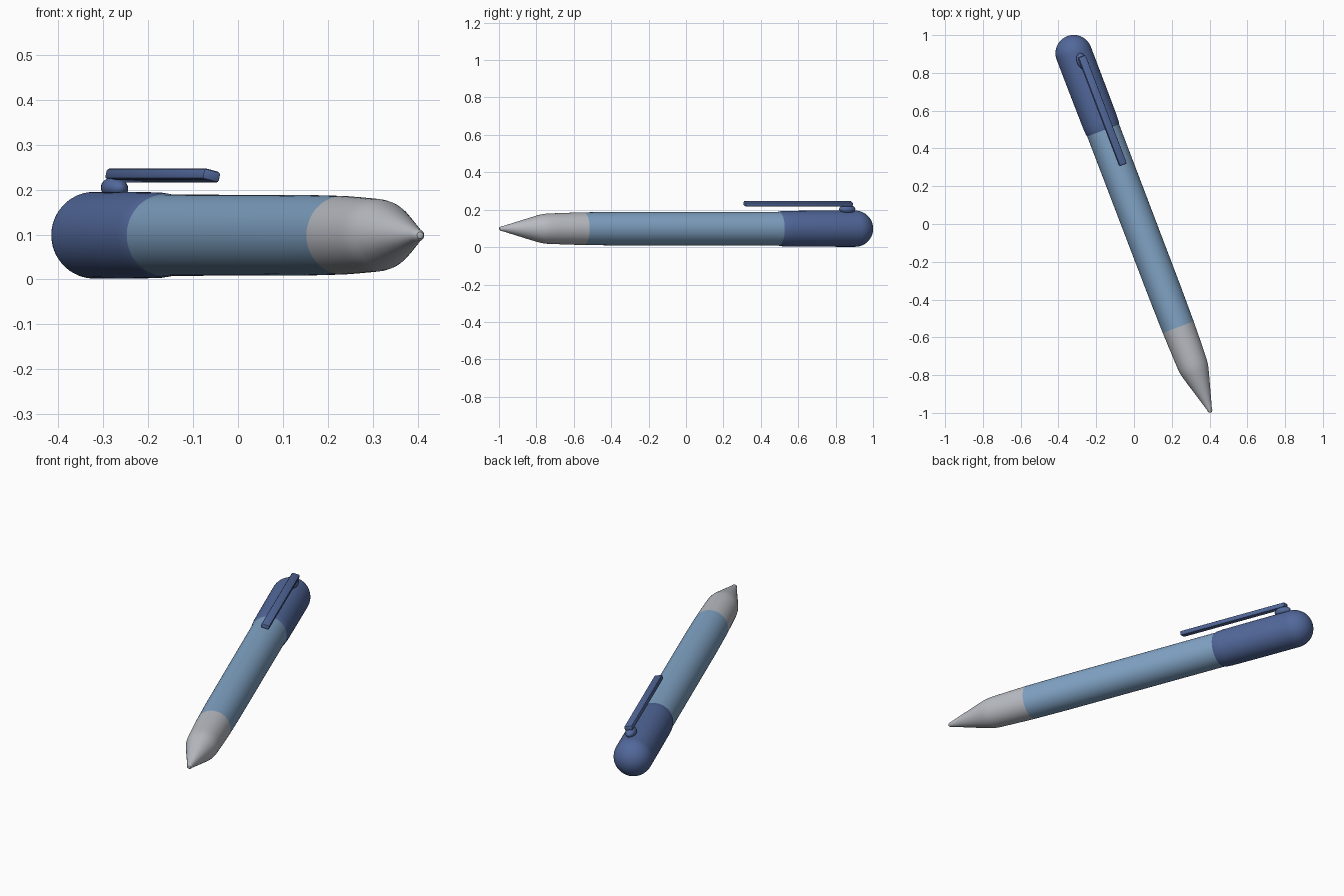
import bpy, bmesh, math
from mathutils import Matrix, Vector

if "Cube" in bpy.data.objects:
    bpy.data.objects.remove(bpy.data.objects["Cube"])

# Pen frame: local x = sideways, local y = up, local z = along the axis towards the tip
ANG = math.atan2(0.722, 1.893)
c, s = math.cos(ANG), math.sin(ANG)
FRAME = Matrix(((c, 0, s, -0.319), (s, 0, -c, 0.904), (0, 1, 0, 0.0985), (0, 0, 0, 1)))
ROLL = Matrix.Rotation(math.radians(-14), 4, 'Z')   # clip is rolled slightly to one side


def material(name, col):
    m = bpy.data.materials.new(name)
    m.diffuse_color = (*col, 1)
    m.use_nodes = True
    m.node_tree.nodes["Principled BSDF"].inputs["Base Color"].default_value = m.diffuse_color
    return m


NAVY = material("dark blue", (0.085, 0.14, 0.33))
BLUE = material("light blue", (0.22, 0.37, 0.56))
GREY = material("light grey", (0.49, 0.51, 0.55))


def finish(name, bm, mat, matrix, angle=35):
    bmesh.ops.recalc_face_normals(bm, faces=bm.faces)
    bm.transform(matrix)
    me = bpy.data.meshes.new(name)
    bm.to_mesh(me)
    bm.free()
    me.materials.append(mat)
    ob = bpy.data.objects.new(name, me)
    bpy.context.collection.objects.link(ob)
    bpy.ops.object.select_all(action='DESELECT')
    ob.select_set(True)
    bpy.context.view_layer.objects.active = ob
    bpy.ops.object.shade_smooth_by_angle(angle=math.radians(angle))
    return ob


def lathe(name, profile, mat, n=64):
    """Spin (radius, distance) points around the pen axis."""
    bm = bmesh.new()
    rings = []
    for r, t in profile:
        if r < 1e-5:
            rings.append([bm.verts.new((0, 0, t))] * n)
        else:
            rings.append([bm.verts.new((r * math.cos(2 * math.pi * i / n),
                                        r * math.sin(2 * math.pi * i / n), t)) for i in range(n)])
    for a, b in zip(rings, rings[1:]):
        for i in range(n):
            j = (i + 1) % n
            vs = list(dict.fromkeys((a[i], a[j], b[j], b[i])))
            if len(vs) > 2:
                bm.faces.new(vs)
    return finish(name, bm, mat, FRAME)


# Cap with a rounded end
R = 0.0968
dome = [(R * math.sin(math.pi / 2 * i / 14), -R * math.cos(math.pi / 2 * i / 14)) for i in range(15)]
lathe("cap", dome + [(0.0965, 0.2), (0.0955, 0.39), (0.0935, 0.425), (0.0905, 0.437), (0, 0.437)], NAVY)

# Barrel
lathe("barrel", [(0, 0.437), (0.0905, 0.437), (0.09, 0.9), (0.0895, 1.35),
                 (0.0875, 1.552), (0, 1.552)], BLUE)

# Grip and tapering nose with a softened shoulder and rounded point
lathe("nose", [(0, 1.552), (0.0875, 1.552), (0.085, 1.64), (0.082, 1.73), (0.0805, 1.765),
               (0.0775, 1.79), (0.0725, 1.812), (0.059, 1.86), (0.03, 1.96), (0.0145, 2.013),
               (0.0125, 2.026), (0.0075, 2.034), (0, 2.037)], GREY)


def rounded_box(name, size, centre, bevel, segments):
    bm = bmesh.new()
    bmesh.ops.create_cube(bm, size=1)
    bm.transform(Matrix.Translation(Vector(centre)) @ Matrix.Diagonal((*size, 1)))
    bmesh.ops.bevel(bm, geom=bm.edges[:], offset=bevel, segments=segments,
                    affect='EDGES', profile=0.5)
    return finish(name, bm, NAVY, FRAME @ ROLL)


# Pocket clip arm
rounded_box("clip_arm", (0.042, 0.025, 0.615), (0, 0.137, 0.338), 0.007, 2)

# Clip mount: squashed ball joining the arm to the cap
bm = bmesh.new()
bmesh.ops.create_uvsphere(bm, u_segments=24, v_segments=12, radius=1)
bm.transform(Matrix.Translation((0, 0.108, 0.055)) @ Matrix.Diagonal((0.028, 0.024, 0.045, 1)))
finish("clip_mount", bm, NAVY, FRAME @ ROLL)
